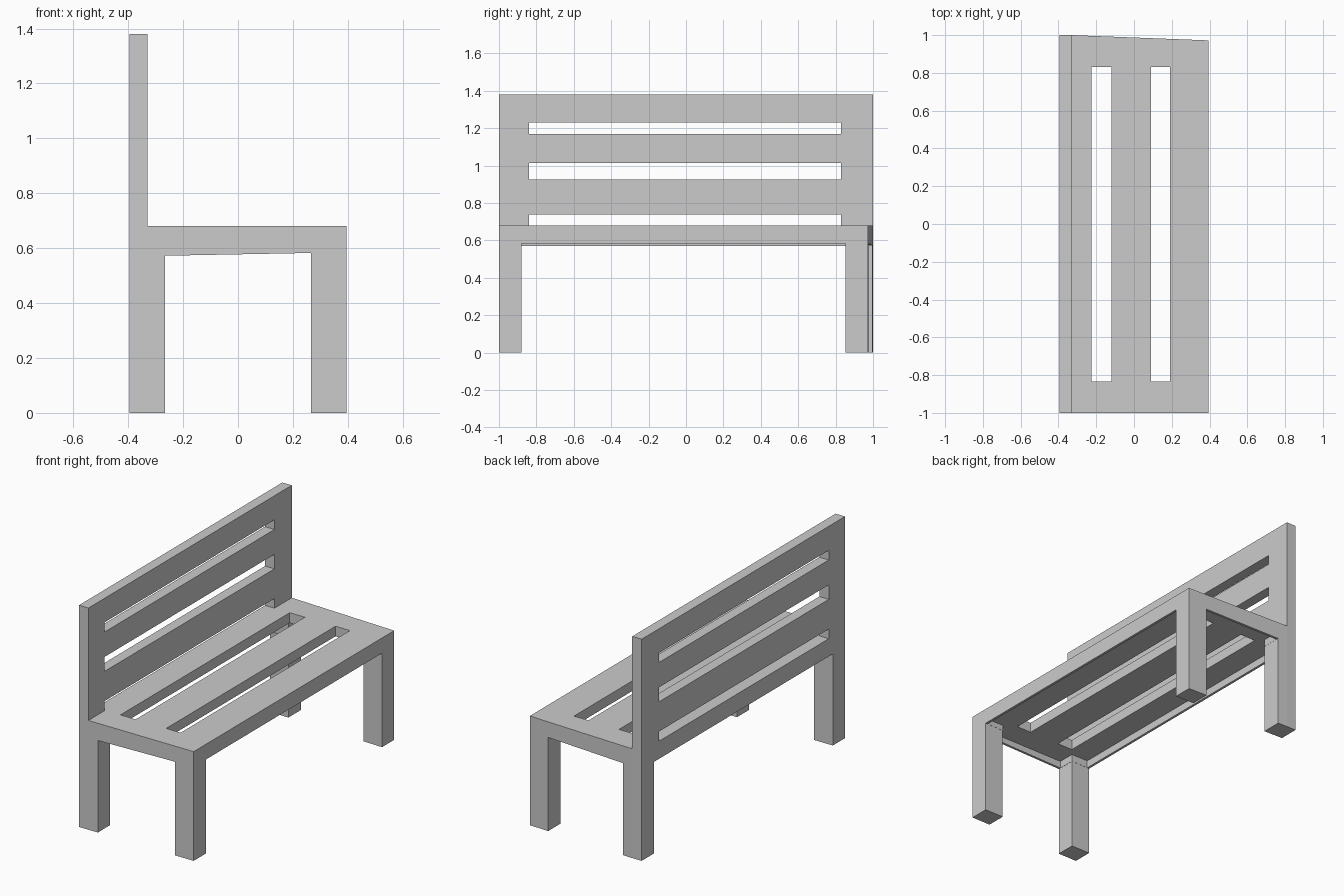
import bpy, bmesh

if "Cube" in bpy.data.objects:
    bpy.data.objects.remove(bpy.data.objects["Cube"])


def prism(name, outline, z0, top):
    """Extruded xy outline; top is a height or a function of x."""
    height = top if callable(top) else lambda x: top
    bm = bmesh.new()
    low = [bm.verts.new((x, y, z0)) for x, y in outline]
    high = [bm.verts.new((x, y, height(x))) for x, y in outline]
    bm.faces.new(low[::-1])
    bm.faces.new(high)
    n = len(outline)
    for i in range(n):
        j = (i + 1) % n
        bm.faces.new((low[i], low[j], high[j], high[i]))
    bmesh.ops.recalc_face_normals(bm, faces=bm.faces)
    me = bpy.data.meshes.new(name)
    bm.to_mesh(me)
    bm.free()
    ob = bpy.data.objects.new(name, me)
    bpy.context.collection.objects.link(ob)
    return ob


def rect(x0, x1, y0, y1, y1_front=None):
    """Rectangle whose +y side may slant towards the seat front (+x)."""
    yf = y1 if y1_front is None else y1_front
    return [(x0, y0), (x1, y0), (x1, yf), (x0, y1)]


def cut(target, outline, z0, top):
    cutter = prism("cutter", outline, z0, top)
    cutter.hide_render = True
    mod = target.modifiers.new("cut", "BOOLEAN")
    mod.operation, mod.solver, mod.object = "DIFFERENCE", "EXACT", cutter
    bpy.context.view_layer.objects.active = target
    bpy.ops.object.modifier_apply(modifier=mod.name)
    bpy.data.objects.remove(cutter)


def rail_bottom(x):
    return 0.5775 + 0.019 * x


# Seat, rails and legs carved from one block with a slightly slanted end
W = 0.395
seat = prism("seat_with_legs",
             [(-W, -1), (W, -1), (W, 0.972), (-0.33, 1), (-W, 1)], 0, 0.68)

# Openings between the legs, lengthwise and crosswise
cut(seat, rect(-0.5, 0.5, -0.88, 0.88, 0.85), -0.1, rail_bottom)
cut(seat, rect(-0.265, 0.265, -1.1, 1.1), -0.1, rail_bottom)

# Hollow underside, leaving thin rails around the edge
cut(seat, rect(-0.38, 0.38, -0.879, 0.879, 0.851), 0.5, 0.617)
cut(seat, rect(-0.264, 0.264, -0.985, 0.982, 0.962), 0.5, 0.617)

# Gaps between the seat slats
for x0, x1 in ((-0.225, -0.12), (0.09, 0.19)):
    cut(seat, rect(x0, x1, -0.835, 0.83), 0.4, 0.8)

# Backrest with three long gaps
back = prism("backrest", rect(-W, -0.33, -1, 1), 0.68, 1.38)
for z0, z1 in ((0.6, 0.74), (0.925, 1.015), (1.17, 1.23)):
    cut(back, rect(-0.5, -0.2, -0.84, 0.83), z0, z1)
